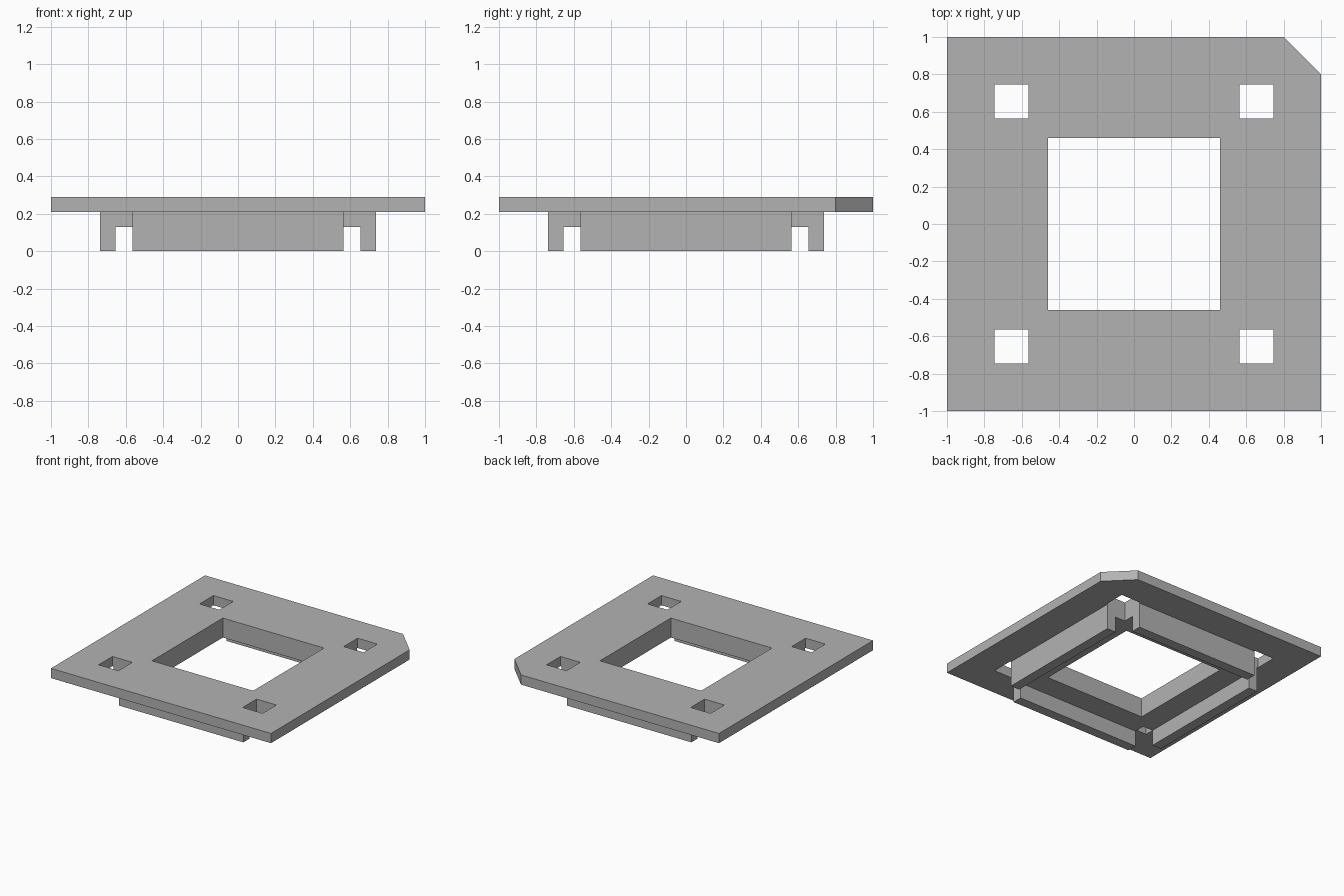
import bpy

cube = bpy.data.objects.get("Cube")
if cube:
    bpy.data.objects.remove(cube, do_unlink=True)

# Key dimensions
TOP, PLATE_Z, LEDGE_Z = 0.29, 0.21, 0.13
HOLE = 0.46                     # half width of the central opening
SLOT_IN, SLOT_OUT = 0.565, 0.745  # corner slots
RAIL_IN, RAIL_OUT = 0.655, 0.737  # hanging rails

grey = bpy.data.materials.new("plain grey")
grey.use_nodes = True
colour = (0.45, 0.45, 0.45, 1)
grey.diffuse_color = colour
grey.node_tree.nodes["Principled BSDF"].inputs["Base Color"].default_value = colour


def rectangle(x0, x1, y0, y1):
    return [(x0, y0), (x1, y0), (x1, y1), (x0, y1)]


def slab(name, loops, z0, z1):
    """Extrude a flat outline, with any inner loops as holes, from z0 to z1."""
    curve = bpy.data.curves.new(name, "CURVE")
    curve.dimensions = "2D"
    curve.fill_mode = "BOTH"
    curve.extrude = (z1 - z0) / 2
    for loop in loops:
        spline = curve.splines.new("POLY")
        spline.points.add(len(loop) - 1)
        for point, (x, y) in zip(spline.points, loop):
            point.co = (x, y, 0, 1)
        spline.use_cyclic_u = True
    obj = bpy.data.objects.new(name, curve)
    bpy.context.collection.objects.link(obj)
    obj.location.z = (z0 + z1) / 2
    bpy.ops.object.select_all(action="DESELECT")
    obj.select_set(True)
    bpy.context.view_layer.objects.active = obj
    bpy.ops.object.convert(target="MESH")
    obj = bpy.context.object
    obj.data.materials.clear()
    obj.data.materials.append(grey)
    for face in obj.data.polygons:
        face.use_smooth = False
        face.material_index = 0
    return obj


# Top plate: one clipped corner, central opening, four corner slots
opening = rectangle(-HOLE, HOLE, -HOLE, HOLE)
outline = [(-1, -1), (1, -1), (1, 0.8), (0.8, 1), (-1, 1)]
slots = [rectangle(*sorted((sx * SLOT_IN, sx * SLOT_OUT)),
                   *sorted((sy * SLOT_IN, sy * SLOT_OUT)))
         for sx in (-1, 1) for sy in (-1, 1)]
slab("top_plate", [outline, opening] + slots, PLATE_Z, TOP)

# Cross-shaped ledge under the plate, notched at the slots
a, b = SLOT_IN, RAIL_OUT
cross = [(a, -b), (a, -a), (b, -a), (b, a), (a, a), (a, b),
         (-a, b), (-a, a), (-b, a), (-b, -a), (-a, -a), (-a, -b)]
slab("under_ledge", [cross, opening], LEDGE_Z, PLATE_Z)

# Four rails hanging from the ledge
for side, s in (("front", -1), ("back", 1)):
    lo, hi = sorted((s * RAIL_IN, s * RAIL_OUT))
    slab(side + "_rail", [rectangle(-a, a, lo, hi)], 0, LEDGE_Z)
for side, s in (("right", -1), ("left", 1)):
    lo, hi = sorted((s * RAIL_IN, s * RAIL_OUT))
    slab(side + "_rail", [rectangle(lo, hi, -a, a)], 0, LEDGE_Z)
